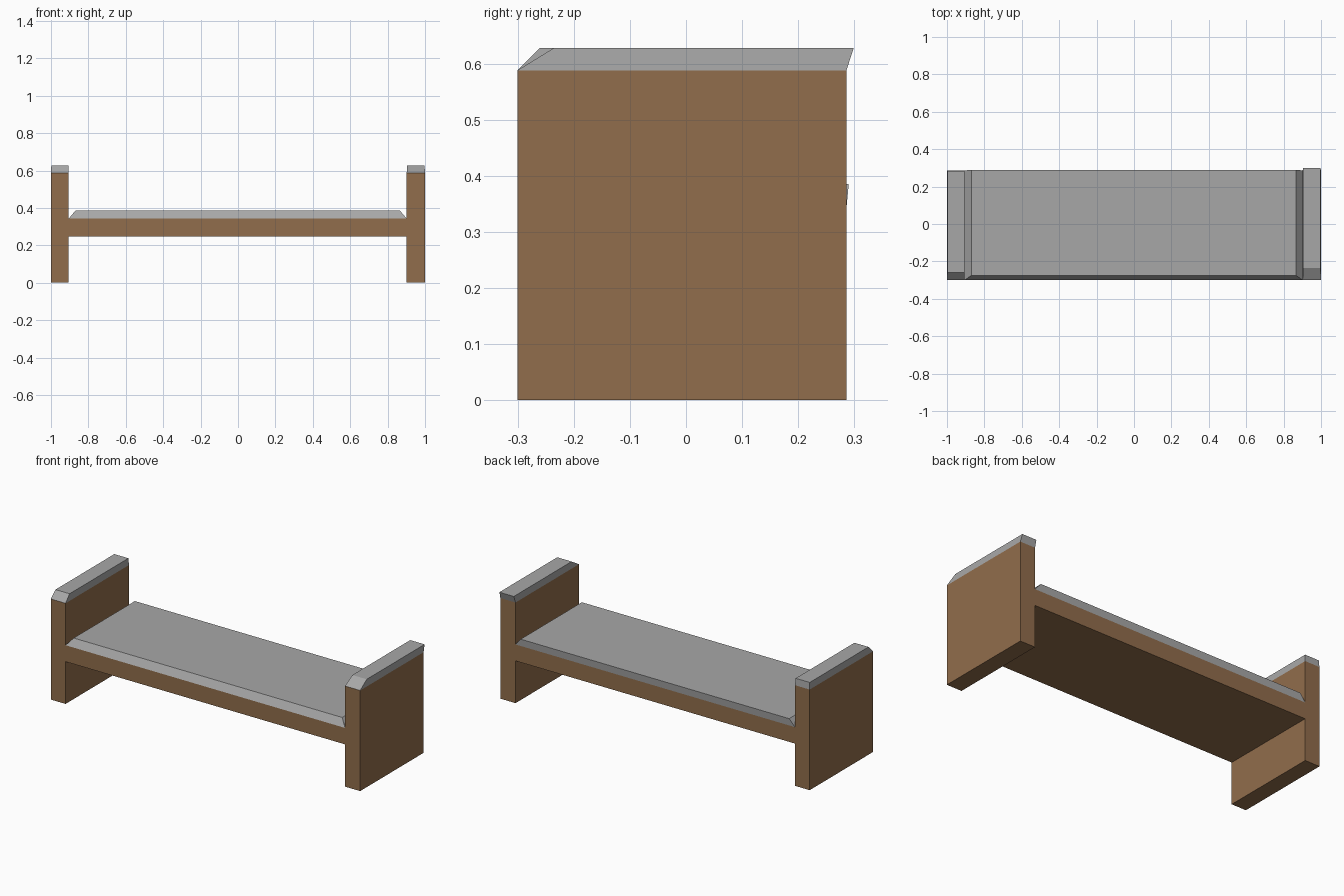
import bpy
import bmesh

cube = bpy.data.objects.get("Cube")
if cube:
    bpy.data.objects.remove(cube, do_unlink=True)


def material(name, rgb):
    mat = bpy.data.materials.new(name)
    mat.use_nodes = True
    mat.diffuse_color = (*rgb, 1)
    mat.node_tree.nodes["Principled BSDF"].inputs["Base Color"].default_value = (*rgb, 1)
    return mat


def finish(name, bm, mat):
    bmesh.ops.recalc_face_normals(bm, faces=bm.faces)
    mesh = bpy.data.meshes.new(name)
    bm.to_mesh(mesh)
    bm.free()
    mesh.materials.append(mat)
    obj = bpy.data.objects.new(name, mesh)
    bpy.context.collection.objects.link(obj)
    return obj


def pad(name, base, top, z0, z1, mat):
    """Sloped pad between two rectangles given as (x0, x1, y0, y1)."""
    bm = bmesh.new()
    rings = []
    for (x0, x1, y0, y1), z in ((base, z0), (top, z1)):
        corners = ((x0, y0), (x1, y0), (x1, y1), (x0, y1))
        rings.append([bm.verts.new((x, y, z)) for x, y in corners])
    low, high = rings
    bm.faces.new(high)
    for i in range(4):
        j = (i + 1) % 4
        bm.faces.new((low[i], low[j], high[j], high[i]))
    # temporary base gives consistent outward normals; it rests on the wood
    bottom = bm.faces.new(low[::-1])
    bmesh.ops.recalc_face_normals(bm, faces=bm.faces)
    bmesh.ops.delete(bm, geom=[bottom], context='FACES_ONLY')
    mesh_obj = finish(name, bm, mat)
    return mesh_obj


wood = material("brown wood", (0.285, 0.154, 0.072))
grey = material("grey padding", (0.39, 0.39, 0.39))

FRONT, BACK = -0.3, 0.286
LEFT_IN, RIGHT_IN = 0.902, -0.905
SEAT_LOW, SEAT_TOP, END_TOP = 0.247, 0.343, 0.588

# Wooden frame: H-shaped profile extruded front to back
profile = [(-1, 0), (RIGHT_IN, 0), (RIGHT_IN, SEAT_LOW), (LEFT_IN, SEAT_LOW),
           (LEFT_IN, 0), (1, 0), (1, END_TOP), (LEFT_IN, END_TOP),
           (LEFT_IN, SEAT_TOP), (RIGHT_IN, SEAT_TOP),
           (RIGHT_IN, END_TOP), (-1, END_TOP)]
bm = bmesh.new()
face = bm.faces.new([bm.verts.new((x, FRONT, z)) for x, z in profile])
extruded = bmesh.ops.extrude_face_region(bm, geom=[face])["geom"]
bmesh.ops.translate(bm, vec=(0, BACK - FRONT, 0),
                    verts=[v for v in extruded if isinstance(v, bmesh.types.BMVert)])
finish("bench_frame", bm, wood)

# Seat cushion with sloped edges
pad("seat_cushion", (RIGHT_IN, LEFT_IN, FRONT, BACK),
    (-0.87, 0.866, -0.275, 0.29), SEAT_TOP, 0.385, grey)

# Caps on the two end panels, chamfered at the front
pad("right_end_cap", (-1, RIGHT_IN, FRONT, BACK),
    (-0.998, -0.907, -0.26, 0.283), END_TOP, 0.628, grey)
pad("left_end_cap", (LEFT_IN, 1, FRONT, BACK),
    (0.904, 0.997, -0.235, 0.299), END_TOP, 0.628, grey)
